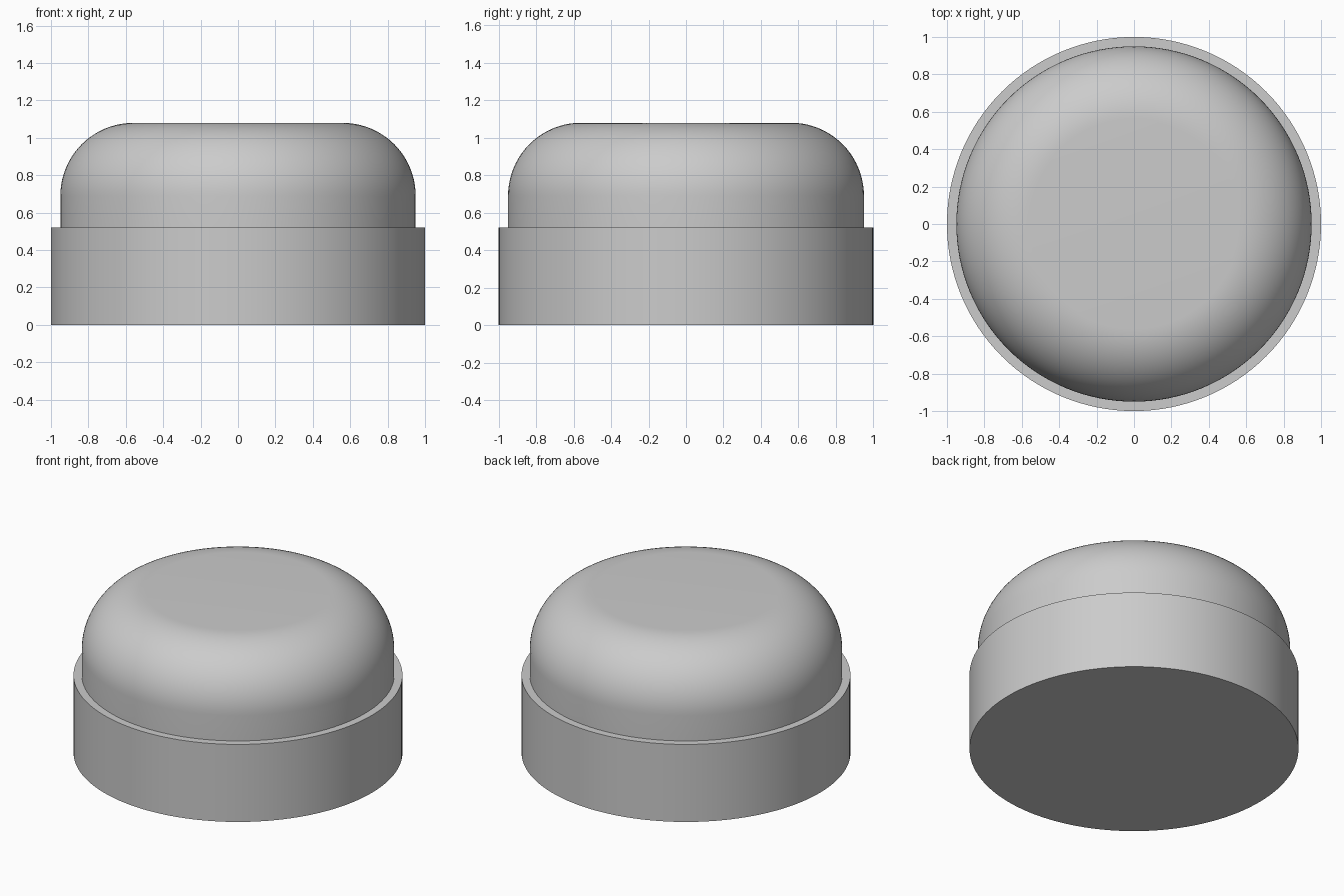
import bpy
import math

cube = bpy.data.objects.get("Cube")
if cube:
    bpy.data.objects.remove(cube, do_unlink=True)

SEGMENTS = 128

grey = bpy.data.materials.new("plain grey")
grey.use_nodes = True
colour = (0.6, 0.6, 0.6, 1)
grey.diffuse_color = colour
grey.node_tree.nodes["Principled BSDF"].inputs["Base Color"].default_value = colour


def lathe(name, profile):
    """Turn a (radius, height) profile about z and cap both ends."""
    verts, faces = [], []
    for r, z in profile:
        for i in range(SEGMENTS):
            a = math.tau * i / SEGMENTS
            verts.append((r * math.cos(a), r * math.sin(a), z))
    for k in range(len(profile) - 1):
        low, high = k * SEGMENTS, (k + 1) * SEGMENTS
        for i in range(SEGMENTS):
            j = (i + 1) % SEGMENTS
            faces.append((low + i, low + j, high + j, high + i))
    faces.append(tuple(reversed(range(SEGMENTS))))
    faces.append(tuple(range(len(verts) - SEGMENTS, len(verts))))
    mesh = bpy.data.meshes.new(name)
    mesh.from_pydata(verts, [], faces)
    mesh.materials.append(grey)
    obj = bpy.data.objects.new(name, mesh)
    bpy.context.collection.objects.link(obj)
    bpy.ops.object.select_all(action="DESELECT")
    obj.select_set(True)
    bpy.context.view_layer.objects.active = obj
    bpy.ops.object.shade_smooth_by_angle(angle=math.radians(30))
    return obj


# One closed body: wide base, narrow ledge, and a cap with a rounded shoulder
base_radius, ledge_height = 1.0, 0.52
cap_radius, top_height, fillet, steps = 0.95, 1.08, 0.39, 20

profile = [(base_radius, 0), (base_radius, ledge_height), (cap_radius, ledge_height)]
for s in range(steps + 1):
    a = math.pi / 2 * s / steps
    profile.append((cap_radius - fillet + fillet * math.cos(a),
                    top_height - fillet + fillet * math.sin(a)))
lathe("domed_cap_body", profile)
